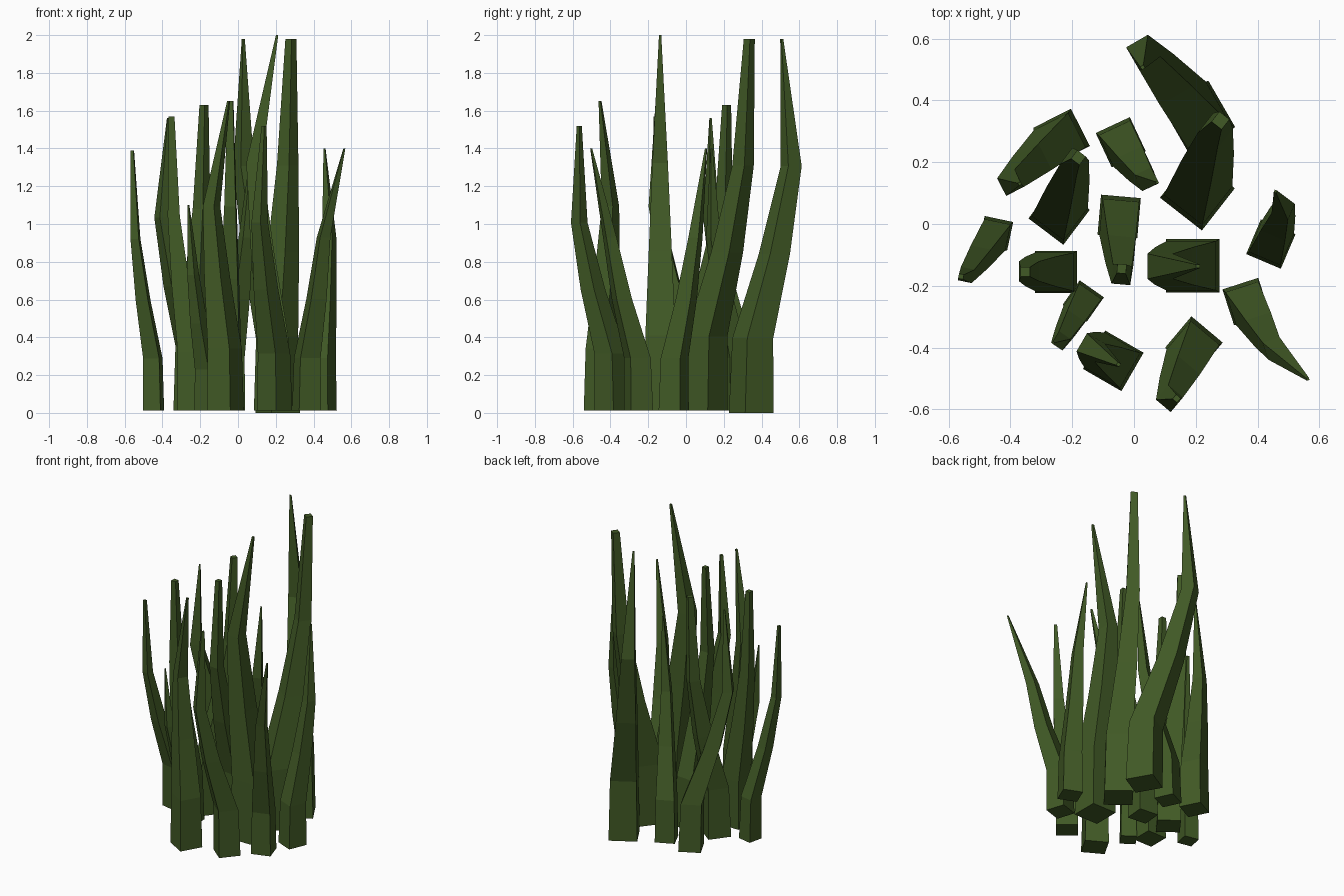
import bpy, bmesh, math
from mathutils import Vector

green = bpy.data.materials.new("dark grass green")
green.diffuse_color = (0.053, 0.102, 0.019, 1)

# Each blade: base x, y, heading (deg), height, bend x, y, tip x, y, tip size, [width factor]
BLADES = [
    (.21, .345, 120, 1.98, .03, .557, .028, .507, .012),
    (.205, .10, 52, 1.98, .263, .302, .28, .335, .042),
    (.19, -.135, 180, 2.0, .085, -.137, .207, -.137, .012),
    (-.253, -.155, 180, 1.57, -.34, -.153, -.352, -.155, .04),
    (-.447, -.03, 258, 1.39, -.543, -.165, -.56, -.17, .03, .78),
    (-.234, .282, 207, 1.56, -.40, .134, -.37, .13, .012),
    (-.2425, .032, 53, 1.63, -.193, .20, -.18, .215, .042),
    (-.043, .265, 295, 1.4, .041, .145, .075, .135, .012),
    (-.048, .025, 265, 1.65, -.04, -.165, -.04, -.145, .04, .9),
    (-.164, -.249, 235, 1.1, -.237, -.378, -.262, -.385, .012),
    (-.067, -.443, 150, 1.65, -.14, -.40, -.05, -.455, .014),
    (.194, -.392, 230, 1.52, .115, -.565, .138, -.565, .025),
    (.363, -.251, 288, 1.4, .453, -.403, .563, -.502, .012),
    (.443, -.065, 67, 1.4, .483, .05, .458, .106, .012),
]

# Shared rings: height fraction, share of the way to the bend, section size
RINGS = [(0, 0, .174), (.2, .04, .160), (.425, .58, .122), (.66, 1, .082)]


def blade(i, bx, by, heading, height, mx, my, tx, ty, tip, wide=1):
    """Square stalk lofted through a base, a bend and a tip."""
    s = height / 2 * wide
    base, bend = Vector((bx, by)), Vector((mx, my))
    a = math.radians(heading)
    d = Vector((math.cos(a), math.sin(a)))
    side = Vector((-d.y, d.x))
    z0 = 0.012 if i else 0.0
    levels = [(z0 + f * (height - z0), base.lerp(bend, t), w * s) for f, t, w in RINGS]
    levels.append((height, Vector((tx, ty)), tip * s))
    bm = bmesh.new()
    loops = []
    for z, c, w in levels:
        ring = []
        for u, v in ((-1, -1), (1, -1), (1, 1), (-1, 1)):
            p = c + d * (u * w / 2) + side * (v * w / 2)
            ring.append(bm.verts.new((p.x, p.y, z)))
        loops.append(ring)
    for lo, hi in zip(loops, loops[1:]):
        for k in range(4):
            n = (k + 1) % 4
            bm.faces.new((lo[k], lo[n], hi[n], hi[k]))
    bm.faces.new(loops[0][::-1])
    bm.faces.new(loops[-1])
    bmesh.ops.recalc_face_normals(bm, faces=bm.faces)
    me = bpy.data.meshes.new("grass_blade")
    bm.to_mesh(me)
    bm.free()
    me.materials.append(green)
    ob = bpy.data.objects.new(f"grass_blade_{i + 1}", me)
    bpy.context.collection.objects.link(ob)


for i, b in enumerate(BLADES):
    blade(i, *b)
